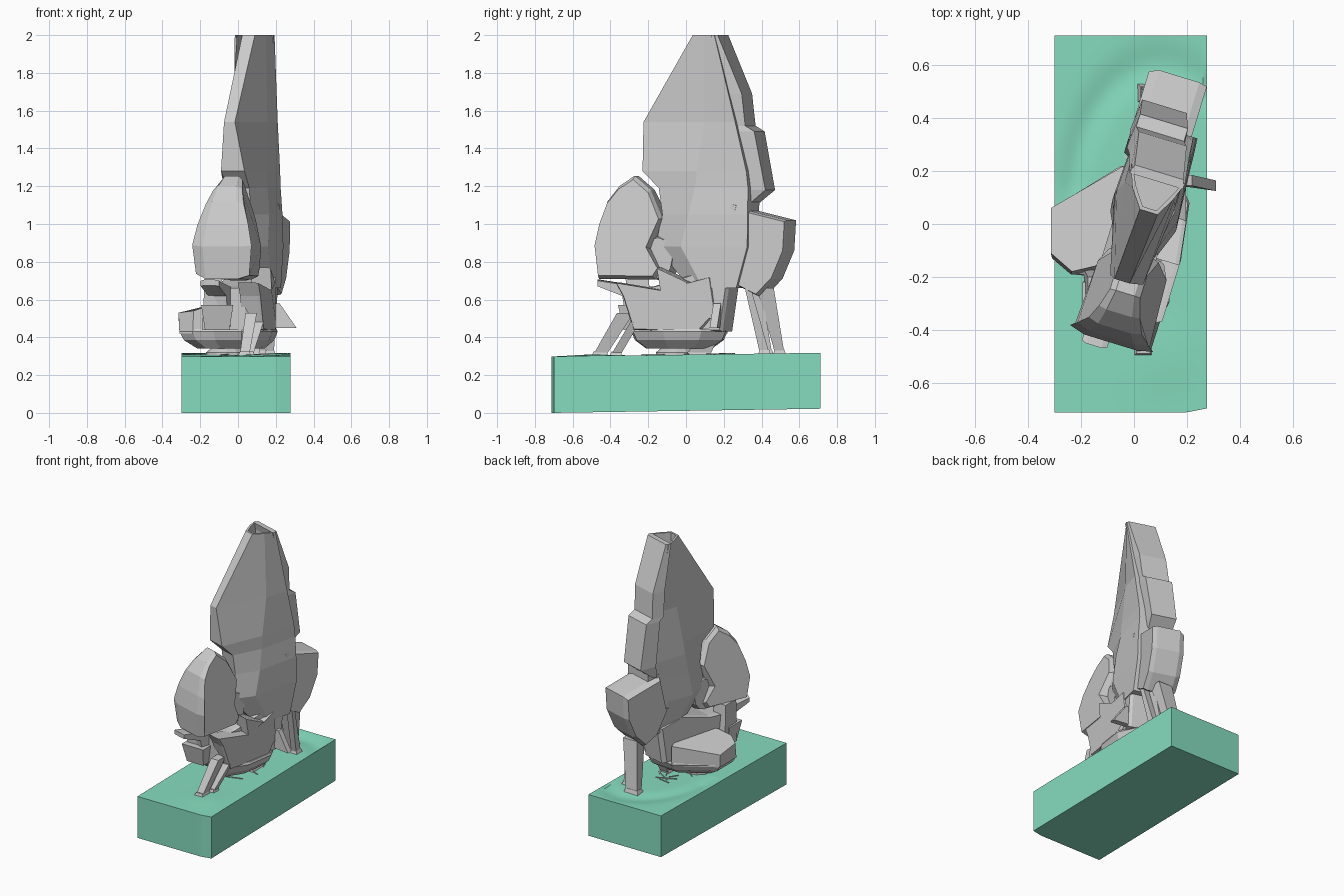
import bpy, bmesh, math, random
from mathutils import Vector

if "Cube" in bpy.data.objects:
    bpy.data.objects.remove(bpy.data.objects["Cube"])

random.seed(4)
HULL_TURN = -math.radians(17)   # ship is turned on the ground block
CX = 0.04                       # ship centre line in its own frame


def finish(name, bm, turn=0.0):
    bmesh.ops.recalc_face_normals(bm, faces=bm.faces[:])
    me = bpy.data.meshes.new(name)
    bm.to_mesh(me)
    bm.free()
    ob = bpy.data.objects.new(name, me)
    ob.rotation_euler.z = turn
    bpy.context.collection.objects.link(ob)
    return ob


def loft(name, rings, turn=HULL_TURN, hollow=0.0):
    """Join matching rings of points and cap both ends; optionally sink the last cap."""
    bm = bmesh.new()
    vs = [[bm.verts.new(p) for p in r] for r in rings]
    n = len(vs[0])
    for a, b in zip(vs, vs[1:]):
        for i in range(n):
            j = (i + 1) % n
            bm.faces.new((a[i], a[j], b[j], b[i]))
    bm.faces.new(vs[0][::-1])
    top = bm.faces.new(vs[-1])
    bm.normal_update()
    if hollow:
        bmesh.ops.inset_region(bm, faces=[top], thickness=0.015)
        bmesh.ops.translate(bm, verts=[v for v in bmesh.ops.extrude_face_region(
            bm, geom=[top])['geom'] if isinstance(v, bmesh.types.BMVert)], vec=(0, 0, -hollow))
        if top.is_valid:
            bmesh.ops.delete(bm, geom=[top], context='FACES_ONLY')
    return finish(name, bm, turn)


def slab(name, profile, levels, turn=HULL_TURN, place=lambda x, y, z: x):
    """Side profile (y, z) swept across x; levels are (x, scale about the middle)."""
    my = sum(p[0] for p in profile) / len(profile)
    mz = sum(p[1] for p in profile) / len(profile)
    return loft(name, [[(place(x, y, z), my + (y - my) * s, mz + (z - mz) * s) for y, z in profile]
                       for x, s in levels], turn)


def strut(name, a, b, wa, wb):
    """Tapered box between two points, given (x, y) widths at each end."""
    ring = lambda p, w: [(p[0] + i * w[0] / 2, p[1] + j * w[1] / 2, p[2])
                         for i, j in ((-1, -1), (1, -1), (1, 1), (-1, 1))]
    return loft(name, [ring(a, wa), ring(b, wb)], 0)


# Ground block with soft ruts in the top
def ground_height(x, y):
    h = 0.308 + 0.010 * y / 0.71
    r = math.hypot((x - 0.1) / 0.33, (y - 0.1) / 0.5)
    if y > 0 and x < 0.27:
        h -= 0.014 * math.exp(-((r - 1) / 0.15) ** 2) * min(1, y / 0.15)
    return h + 0.008 * math.exp(-((x - 0.1) ** 2 + (y + 0.5) ** 2) / 0.02)


bm = bmesh.new()
NX, NY = 36, 80
grid = []
for j in range(NY + 1):
    row = []
    for i in range(NX + 1):
        x, y = -0.30 + 0.577 * i / NX, -0.713 + 1.426 * j / NY
        if j == 0 and x > 0.2:                       # clipped front corner
            y += (x - 0.2) * 0.2
        row.append(bm.verts.new((x, y, ground_height(x, y))))
    grid.append(row)
for j in range(NY):
    for i in range(NX):
        bm.faces.new((grid[j][i], grid[j][i + 1], grid[j + 1][i + 1], grid[j + 1][i]))
ext = bmesh.ops.extrude_face_region(bm, geom=bm.faces[:])
for v in ext['geom']:
    if isinstance(v, bmesh.types.BMVert):
        v.co.z = max(0, 0.011 + 0.011 * v.co.y / 0.71)
ground = finish("ground_block", bm)
mat = bpy.data.materials.new("ground_green")
mat.diffuse_color = (0.24, 0.72, 0.52, 1)
mat.use_nodes = True
mat.node_tree.nodes["Principled BSDF"].inputs["Base Color"].default_value = mat.diffuse_color
ground.data.materials.append(mat)
bpy.context.view_layer.objects.active = ground
ground.select_set(True)
bpy.ops.object.shade_smooth_by_angle(angle=math.radians(30))
ground.select_set(False)

# Main tower: narrow front, wide back
# (z, front y, half width, shoulder y, half width, back y, half width, front and back shift in x)
tower = [(0.66, 0.06, .07, 0.14, .11, 0.32, .10, 0, 0), (0.88, -.14, .06, 0.02, .13, 0.38, .105, 0, -.01),
         (1.05, -.10, .06, 0.06, .13, 0.38, .105, 0, -.015),
         (1.19, -.12, .06, 0.09, .12, 0.38, .105, 0, -.025),
         (1.28, -.21, .065, 0.10, .115, 0.37, .105, -.005, -.025),
         (1.54, -.22, .03, 0.14, .10, 0.31, .105, -.02, -.02),
         (2.00, 0.06, .035, 0.13, .08, 0.20, .107, 0, -.006)]
loft("tower_hull", [[(CX - a + e, f, z), (CX + a + e, f, z), (CX + b + d, m, z), (CX + c + d, r, z),
                     (CX - c + d, r, z), (CX - b + d, m, z)]
                    for z, f, a, m, b, r, c, e, d in tower], hollow=0.08)

# Spine plates down the back of the tower (z, inner y, outer y, half width, centre x)
spine = [(1.10, .33, .36, .09, -.025), (1.18, .34, .46, .098, -.02), (1.49, .30, .405, .105, -.005),
         (1.52, .27, .355, .105, -.005), (1.69, .25, .34, .105, .01), (2.00, .18, .215, .107, .034)]
loft("tower_spine", [[(c - w, a, z), (c + w, a, z), (c + w * .9, b, z), (c - w * .9, b, z)]
                     for z, a, b, w, c in spine])


# Front pod: barrel that narrows towards the top and the back, with a hollowed inner edge
def pod_x(x, y, z):
    half = .165 - .30 * max(0, z - .92) - .12 * max(0, .85 - z) - .25 * max(0, y + .28)
    return CX + .005 + x * max(.05, half)


slab("front_pod", [(-.26, 1.255), (-.17, 1.18), (-.10, 1.03), (-.16, .87), (-.10, .75),
                   (-.13, .705), (-.44, .71), (-.455, .88), (-.435, 1.0), (-.40, 1.12),
                   (-.34, 1.20)],
     [(-1, .90), (-.62, 1), (.62, 1), (1, .93)], place=pod_x)
slab("front_pod_hub", [(-.12 + .09 * math.cos(t * math.pi / 6), .82 + .12 * math.sin(t * math.pi / 6))
                       for t in range(12)], [(-.04, .9), (.0, 1), (.08, 1), (.12, .9)])

# Rear pod and its cap plate
slab("rear_pod", [(.29, 1.09), (.585, 1.02), (.575, .86), (.51, .71), (.42, .62),
                  (.32, .67), (.23, .83)],
     [(-.115, .90), (-.08, 1), (.08, 1), (.112, .96)])
slab("rear_pod_cap", [(.29, 1.11), (.32, 1.10), (.26, .86), (.21, .82)],
     [(-.09, .95), (-.06, 1), (.10, 1), (.135, .98)])

# Lower body with a pointed nose under the front pod, and the skirt plate on the right
slab("lower_body", [(-.27, .66), (-.14, .67), (.10, .74), (.28, .70), (.24, .43), (-.27, .44)],
     [(-.08, .92), (-.05, 1), (.12, 1), (.14, .95)])
slab("nose", [(-.485, .705), (-.25, .67), (-.25, .45), (-.31, .45), (-.34, .62), (-.485, .675)],
     [(-.06, .95), (-.04, 1), (.02, 1), (.04, .95)])
slab("side_skirt", [(-.33, .69), (-.08, .65), (-.10, .77), (.07, .69), (.18, .72), (.20, .58),
                    (.24, .47), (.18, .50), (.12, .43), (-.23, .44), (-.29, .62)],
     [(.10, 1), (.195, 1), (.21, .97)], place=lambda x, y, z: x - .3 * max(0, y + .01))

# Wide belly wing reaching out to the left
wing = [(-.31, .06), (-.05, .22), (.15, .21), (.21, .08), (.18, -.12), (.08, -.28),
        (.02, -.29), (-.13, -.20), (-.24, -.19), (-.31, -.13)]
mx, my = -.01, -.04
plan = lambda s, z: [(mx + (x - mx) * s, my + (y - my) * s, z) for x, y in wing]
loft("belly_wing", [plan(.68, .34), plan(.92, .385), plan(1, .43), plan(.97, .445)], 0)
loft("left_wing_block", [[(-.31, .06, .42), (-.04, .22, .42), (.04, -.10, .42), (-.15, -.18, .42),
                          (-.24, -.19, .42), (-.31, -.13, .42)],
                         [(-.315, .06, .51), (-.04, .22, .56), (.04, -.08, .60), (-.15, -.16, .57),
                          (-.235, -.18, .54), (-.315, -.11, .53)]], 0)
strut("nose_strut", (-.13, -.24, .44), (-.13, -.26, .73), (.12, .14), (.09, .12))
strut("nose_block", (-.11, -.27, .44), (-.11, -.29, .57), (.13, .12), (.17, .14))

# Landing pad under the belly
loft("belly_pad", [[(-.06 + r * math.cos(t * math.pi / 6), -.05 + r * math.sin(t * math.pi / 6), z)
                    for t in range(12)] for z, r in ((.30, .11), (.32, .11), (.36, .06))], 0)

# Legs and feet: top, foot, top widths, foot widths
legs = [("front_leg", (.07, -.32, .53), (.035, -.455, .31), (.06, .09), (.05, .07)),
        ("front_brace", (.11, -.27, .48), (.06, -.37, .31), (.05, .05), (.04, .05)),
        ("middle_leg", (.10, .13, .46), (.08, .07, .31), (.08, .13), (.06, .12)),
        ("rear_right_leg", (.19, .32, .69), (.17, .415, .32), (.045, .03), (.04, .05)),
        ("rear_inner_leg", (.13, .36, .68), (.12, .43, .32), (.06, .07), (.05, .05)),
        ("rear_left_leg", (.12, .42, .66), (.07, .495, .32), (.11, .09), (.09, .05))]
for name, a, b, wa, wb in legs:
    strut(name, a, b, wa, wb)
    strut(name + "_foot", (b[0], b[1], b[2] - .015), (b[0], b[1], b[2] + .015),
          (wb[0] + .025, wb[1] + .02), (wb[0], wb[1]))

# Right hand fin
loft("right_fin", [[(.17, y, .45), (.31, y - .02, .45), (.22, y, .58), (.17, y, .58)]
                   for y in (.145, .185)], 0)

# Fine cracks and twigs on the ground around the landing spot
for k in range(14):
    a = random.uniform(0, math.tau)
    c = Vector((random.uniform(-.08, .15), random.uniform(-.28, .25), 0))
    d = Vector((math.cos(a), math.sin(a), 0)) * random.uniform(.03, .08)
    n = Vector((-math.sin(a), math.cos(a), 0)) * .003
    h = ground_height(c.x, c.y)
    loft("ground_twig", [[p + Vector((0, 0, z)) for p in (c - d - n, c + d - n, c + d + n, c - d + n)]
                         for z in (h - .006, h + .005)], 0)
